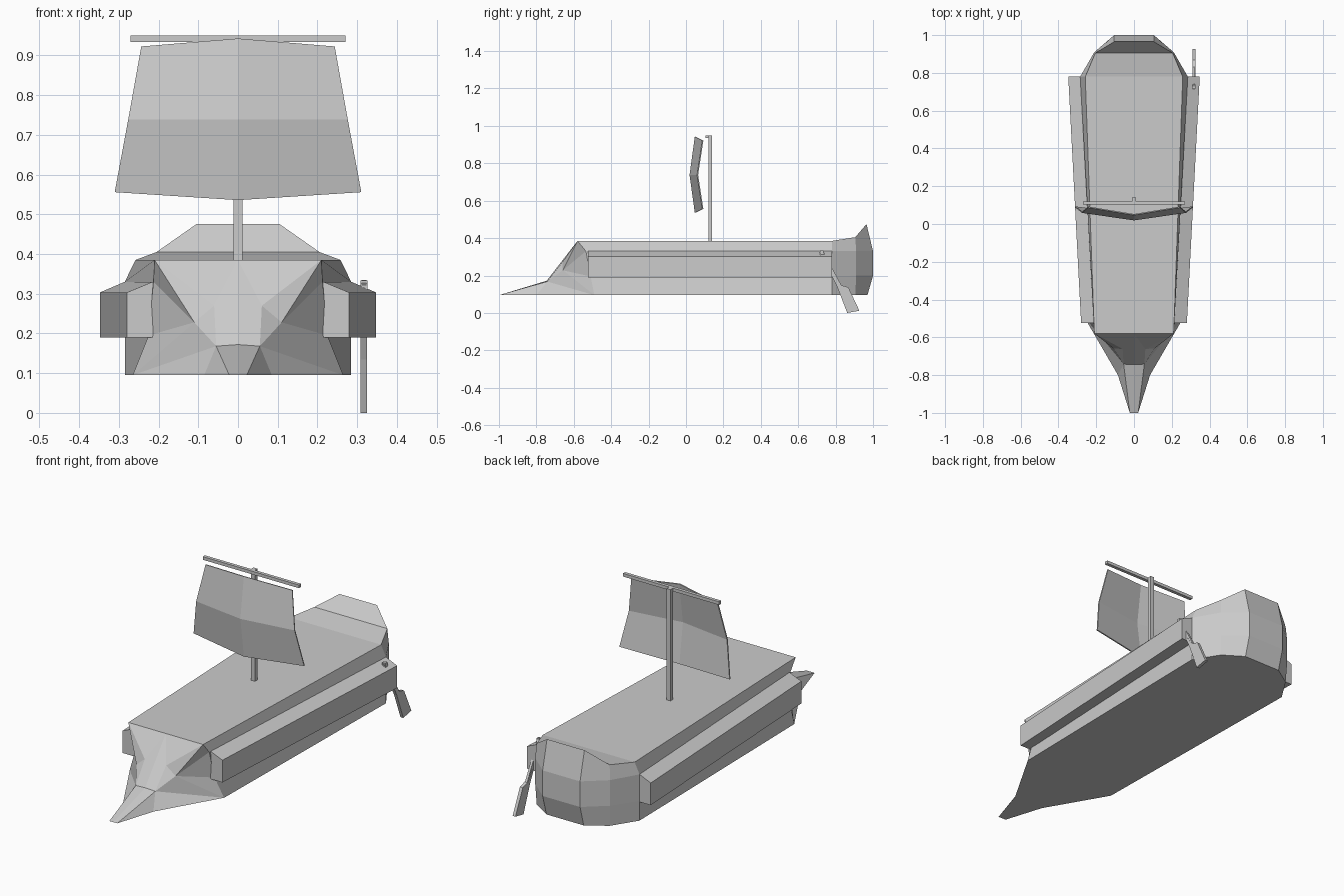
import bpy, bmesh

if "Cube" in bpy.data.objects:
    bpy.data.objects.remove(bpy.data.objects["Cube"])


def make_mesh(name, verts, faces, mirror=False):
    """Object from points and faces, optionally mirrored over x = 0."""
    bm = bmesh.new()
    for s in ((1, -1) if mirror else (1,)):
        vs = [bm.verts.new((s * x, y, z)) for x, y, z in verts]
        for f in faces:
            bm.faces.new([vs[i] for i in f])
    bmesh.ops.remove_doubles(bm, verts=bm.verts[:], dist=1e-5)
    bmesh.ops.recalc_face_normals(bm, faces=bm.faces[:])
    me = bpy.data.meshes.new(name)
    bm.to_mesh(me)
    bm.free()
    ob = bpy.data.objects.new(name, me)
    bpy.context.collection.objects.link(ob)
    return ob


def prism(name, a, b, mirror=False):
    """Solid between two matching outlines."""
    n = len(a)
    faces = [tuple(range(n)), tuple(range(n, 2 * n))]
    faces += [(i, (i + 1) % n, n + (i + 1) % n, n + i) for i in range(n)]
    return make_mesh(name, a + b, faces, mirror)


def box(name, lo, hi):
    def ring(z):
        return [(lo[0], lo[1], z), (hi[0], lo[1], z), (hi[0], hi[1], z), (lo[0], hi[1], z)]
    return prism(name, ring(lo[2]), ring(hi[2]))


# Hull: half of it as columns running from bow to stern centre, top to bottom
columns = [
    [(.21, -.58, .385), (.213, -.535, .33), (.225, -.51, .195), (.265, -.49, .095)],
    [(.258, .78, .385), (.285, .78, .33), (.285, .78, .195), (.285, .78, .095)],
    [(.205, .905, .405), (.21, .91, .33), (.21, .91, .2), (.205, .905, .095)],
    [(.105, .965, .475), (.105, 1, .33), (.105, 1, .2), (.105, .97, .095)],
    [(0, .965, .475), (0, 1, .33), (0, 1, .2), (0, .97, .095)],
]
verts = [p for col in columns for p in col]
faces = [(4 * c + r, 4 * c + r + 1, 4 * c + r + 5, 4 * c + r + 4)
         for c in range(4) for r in range(3)]
# Deck centre points and the pointed ram at the bow
verts += [(0, -.58, .385), (0, .78, .385), (0, .905, .405),
          (.06, -.662, .27), (.11, -.658, .228), (.055, -.742, .168), (0, -.745, .172),
          (.085, -.8, .095), (.022, -1, .095), (0, -1, .095)]
D0, A0, B0, E, F, G, G0, P, T, T0 = range(20, 30)
faces += [(D0, 0, 4, A0), (A0, 4, 8, B0), (B0, 8, 12, 16),
          (D0, 0, E), (D0, E, G0), (E, F, G), (E, G, G0), (0, F, E),
          (0, 1, F), (1, 2, F), (2, 3, F), (F, 3, G), (G, 3, P),
          (G, P, T), (G0, G, T, T0),
          (T0, T, P, 3, 7, 11, 15, 19)]
make_mesh("hull", verts, faces, mirror=True)


# Side galleries, widening toward the stern
def gallery_ring(y, xin, xout):
    return [(xin - .01, y, .33), (xin, y, .33), (xout, y, .303), (xout, y, .19), (xin - .01, y, .19)]


prism("side_gallery", gallery_ring(-.525, .215, .28), gallery_ring(.78, .285, .348), mirror=True)

# Mast and yard
box("mast", (-.011, .12, .38), (.011, .14, .95))
box("yard", (-.27, .103, .934), (.27, .12, .95))

# Billowing sail
sail = make_mesh("sail",
                 [(0, .05, .942), (.243, .09, .922), (0, .022, .738), (.276, .062, .738),
                  (0, .05, .536), (.31, .09, .556)],
                 [(0, 1, 3, 2), (2, 3, 5, 4)], mirror=True)
thick = sail.modifiers.new("thickness", 'SOLIDIFY')
thick.thickness = .006
thick.offset = 0


# Steering oar on the right quarter
def side_plate(name, outline, half):
    prism(name, [(.317 - half, y, z) for y, z in outline],
          [(.317 + half, y, z) for y, z in outline])


side_plate("oar_shaft", [(.714, .325), (.73, .335), (.835, .14), (.815, .13)], .006)
side_plate("oar_blade", [(.78, .195), (.81, .135), (.862, 0), (.927, .012), (.868, .137), (.825, .15), (.79, .2)], .008)
box("oar_peg", (.308, .717, .3), (.326, .735, .333))
